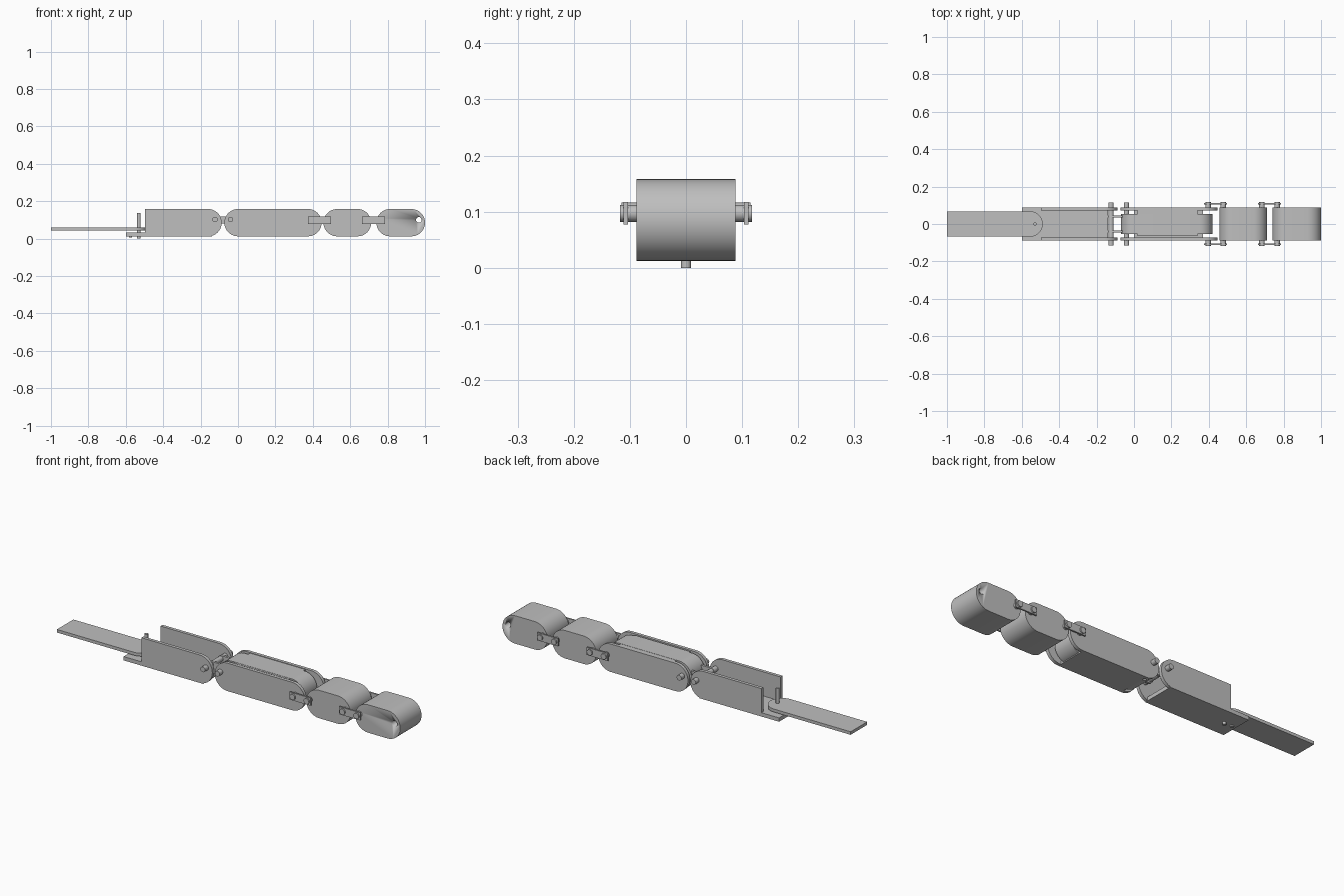
import bpy, bmesh, math
from mathutils import Matrix, Vector

cube = bpy.data.objects.get("Cube")
if cube:
    bpy.data.objects.remove(cube)

metal = bpy.data.materials.new("plain grey")
metal.use_nodes = True
GREY = (0.52, 0.52, 0.52, 1)
metal.diffuse_color = GREY
metal.node_tree.nodes["Principled BSDF"].inputs["Base Color"].default_value = GREY

LOW, HIGH = 0.012, 0.158
MID, R = (LOW + HIGH) / 2, (HIGH - LOW) / 2
SIDE, INNER = 0.088, 0.071


def finish(name, bm):
    bmesh.ops.recalc_face_normals(bm, faces=bm.faces)
    mesh = bpy.data.meshes.new(name)
    bm.to_mesh(mesh)
    bm.free()
    obj = bpy.data.objects.new(name, mesh)
    bpy.context.collection.objects.link(obj)
    mesh.materials.append(metal)
    bpy.ops.object.select_all(action='DESELECT')
    bpy.context.view_layer.objects.active = obj
    obj.select_set(True)
    bpy.ops.object.shade_smooth_by_angle(angle=math.radians(35))
    return obj


def prism(name, points, depth):
    """Extrude a closed outline along a vector."""
    bm = bmesh.new()
    face = bm.faces.new([bm.verts.new(p) for p in points])
    grown = bmesh.ops.extrude_face_region(bm, geom=[face])["geom"]
    verts = [g for g in grown if isinstance(g, bmesh.types.BMVert)]
    bmesh.ops.translate(bm, verts=verts, vec=Vector(depth))
    return finish(name, bm)


def outline(x0, x1, r, left=True, right=True, n=20):
    """Flat or round ended bar outline as (along, across) pairs."""
    pts = []
    for end, base, sign, is_round in ((x1, -90, -1, right), (x0, 90, 1, left)):
        if is_round:
            for i in range(n + 1):
                a = math.radians(base + 180 * i / n)
                pts.append((end + sign * r + r * math.cos(a), r * math.sin(a)))
        else:
            pts += [(end, sign * r), (end, -sign * r)]
    return pts


def bar(name, x0, x1, y0, y1, r=R, z=MID, **ends):
    pts = [(a, y0, z + b) for a, b in outline(x0, x1, r, **ends)]
    return prism(name, pts, (0, y1 - y0, 0))


def box(name, x0, x1, y0, y1, z0, z1):
    pts = [(x0, y0, z0), (x1, y0, z0), (x1, y1, z0), (x0, y1, z0)]
    return prism(name, pts, (0, 0, z1 - z0))


def rod(name, x, y0, y1, z, r):
    bm = bmesh.new()
    turn = Matrix.Translation((x, (y0 + y1) / 2, z)) @ Matrix.Rotation(math.pi / 2, 4, 'X')
    bmesh.ops.create_cone(bm, cap_ends=True, segments=24, radius1=r, radius2=r,
                          depth=abs(y1 - y0), matrix=turn)
    return finish(name, bm)


def post(name, x, z0, z1, r):
    bm = bmesh.new()
    bmesh.ops.create_cone(bm, cap_ends=True, segments=20, radius1=r, radius2=r,
                          depth=z1 - z0, matrix=Matrix.Translation((x, 0, (z0 + z1) / 2)))
    return finish(name, bm)


# Flat tongue with a rounded inner end, and its pivot post
prism("tongue", [(a, b, 0.043) for a, b in outline(-1, -0.488, 0.068, left=False)],
      (0, 0, 0.016))
post("pivot_post", -0.53, 0, 0.137, 0.009)
post("base_stud", -0.575, 0.005, 0.02, 0.009)

# Open channel: floor and two side walls
box("channel_floor", -0.60, -0.14, -SIDE, SIDE, LOW, 0.032)
for side, s in (("left", 1), ("right", -1)):
    bar("channel_wall_" + side, -0.497, -0.087, s * INNER, s * SIDE, left=False)

# Long segment: two cheeks around a core
for side, s in (("left", 1), ("right", -1)):
    bar("long_cheek_" + side, -0.073, 0.447, s * INNER, s * SIDE)
bar("long_core", -0.07, 0.42, -0.054, 0.054, r=R - 0.002)
box("long_core_body", 0.02, 0.34, -0.064, INNER, LOW, HIGH - 0.003)
box("long_floor", 0.0, 0.37, -SIDE + 0.005, SIDE - 0.005, LOW, 0.03)

# Two short solid segments
bar("short_segment", 0.457, 0.712, -SIDE, SIDE)
tip = bar("tip_segment", 0.74, 1.0, -SIDE, SIDE)

# Cross hole through the tip
cutter = rod("tip_hole_cutter", 0.967, -0.2, 0.2, 0.1, 0.015)
cutter.hide_render = True
cutter.hide_set(True)
cut = tip.modifiers.new("cross hole", 'BOOLEAN')
cut.operation = 'DIFFERENCE'
cut.object = cutter

# Inner hinge between the channel and the long segment
for x, name in ((-0.123, "channel_hinge_pin"), (-0.04, "long_hinge_pin")):
    rod(name, x, -0.115, 0.115, 0.102, 0.014)
for side, s in (("left", 1), ("right", -1)):
    bar("inner_link_" + side, -0.14, -0.022, s * 0.034, s * 0.046, r=0.018, z=0.1)

# Outer link plates with pins on both sides
for joint, x0 in (("long", 0.375), ("tip", 0.663)):
    for side, s in (("left", 1), ("right", -1)):
        box(f"{joint}_link_{side}", x0, x0 + 0.122, s * 0.103, s * 0.111, 0.077, 0.117)
        for end, dx in (("inner", 0.021), ("outer", 0.102)):
            rod(f"{joint}_{end}_pin_{side}", x0 + dx, s * 0.08, s * 0.118, 0.097, 0.015)
